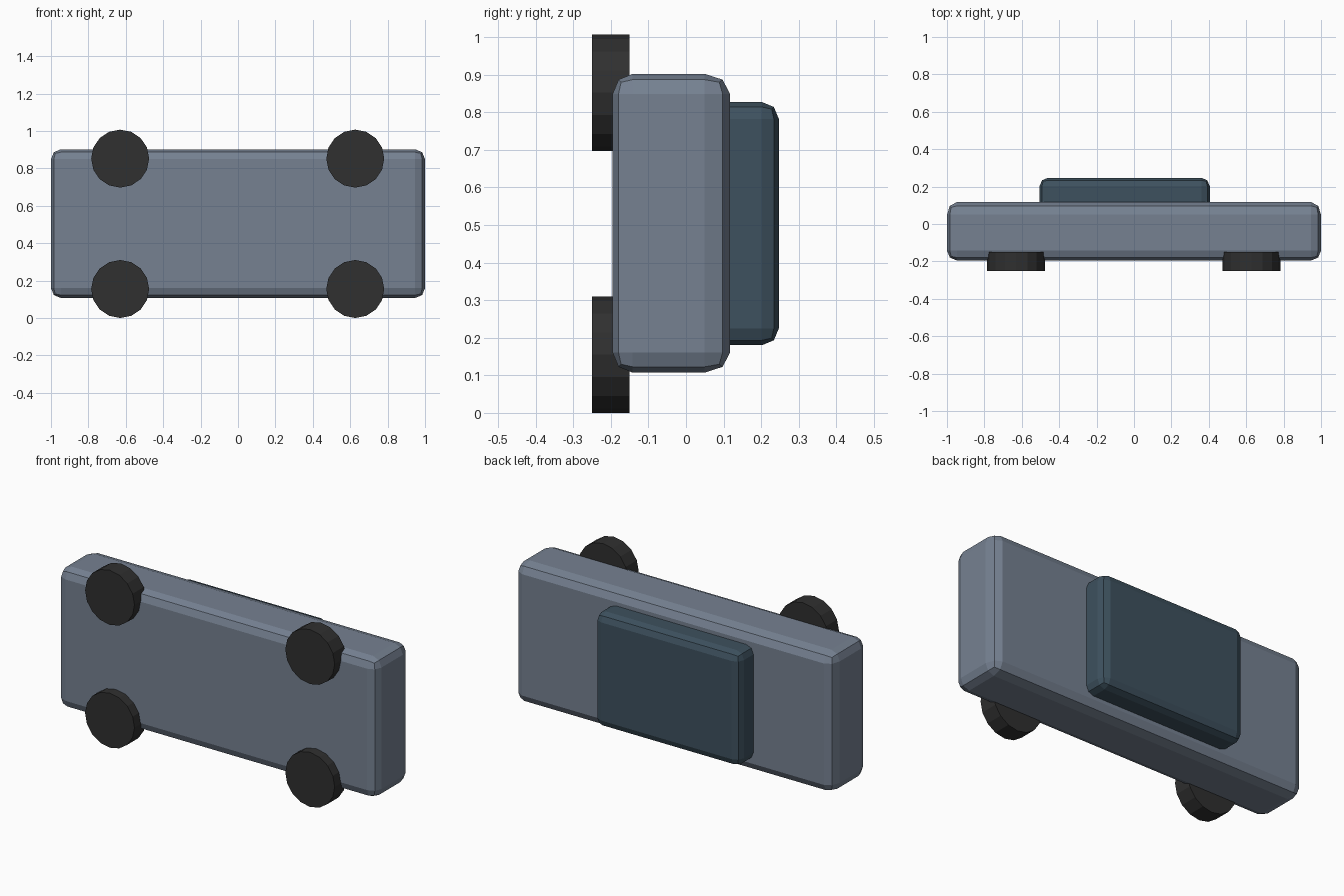
import bpy
import bmesh
import math
from mathutils import Matrix

if "Cube" in bpy.data.objects:
    bpy.data.objects.remove(bpy.data.objects["Cube"])


def material(name, rgb):
    m = bpy.data.materials.new(name)
    m.diffuse_color = (*rgb, 1)
    m.use_nodes = True
    m.node_tree.nodes["Principled BSDF"].inputs["Base Color"].default_value = m.diffuse_color
    return m


slate = material("slate grey", (0.18, 0.22, 0.285))
glass = material("dark blue glass", (0.047, 0.082, 0.112))
rubber = material("black rubber", (0.029, 0.029, 0.029))


def add_object(name, bm, mat):
    bmesh.ops.recalc_face_normals(bm, faces=bm.faces)
    mesh = bpy.data.meshes.new(name)
    bm.to_mesh(mesh)
    bm.free()
    mesh.materials.append(mat)
    ob = bpy.data.objects.new(name, mesh)
    bpy.context.collection.objects.link(ob)
    return ob


def rounded_box(lo, hi, radius):
    """Box between two corners with a two-step bevel on every edge."""
    bm = bmesh.new()
    bmesh.ops.create_cube(bm, size=1)
    for v in bm.verts:
        v.co = [a + (c + 0.5) * (b - a) for a, b, c in zip(lo, hi, v.co)]
    bmesh.ops.bevel(bm, geom=bm.edges[:], offset=radius, segments=2,
                    profile=0.5, affect='EDGES')
    return bm


# Body, with a wider softened edge on the cabin side
body = rounded_box((-1, -0.195, 0.107), (1, 0.117, 0.902), 0.053)
for v in body.verts:
    if v.co.y > 0.05:
        v.co.y = 0.117 - (0.117 - v.co.y) * 1.27
add_object("body", body, slate)

# Cabin, sunk into the body
add_object("cabin", rounded_box((-0.505, 0.03, 0.18), (0.405, 0.247, 0.827), 0.045), glass)

# Four sixteen-sided wheels
for x, side in ((-0.63, "left"), (0.627, "right")):
    for z, level in ((0.155, "lower"), (0.852, "upper")):
        bm = bmesh.new()
        bmesh.ops.create_cone(
            bm, cap_ends=True, segments=16, radius1=0.155, radius2=0.155, depth=0.1,
            matrix=Matrix.Translation((x, -0.2, z)) @ Matrix.Rotation(math.pi / 2, 4, 'X'))
        add_object(f"wheel_{level}_{side}", bm, rubber)
